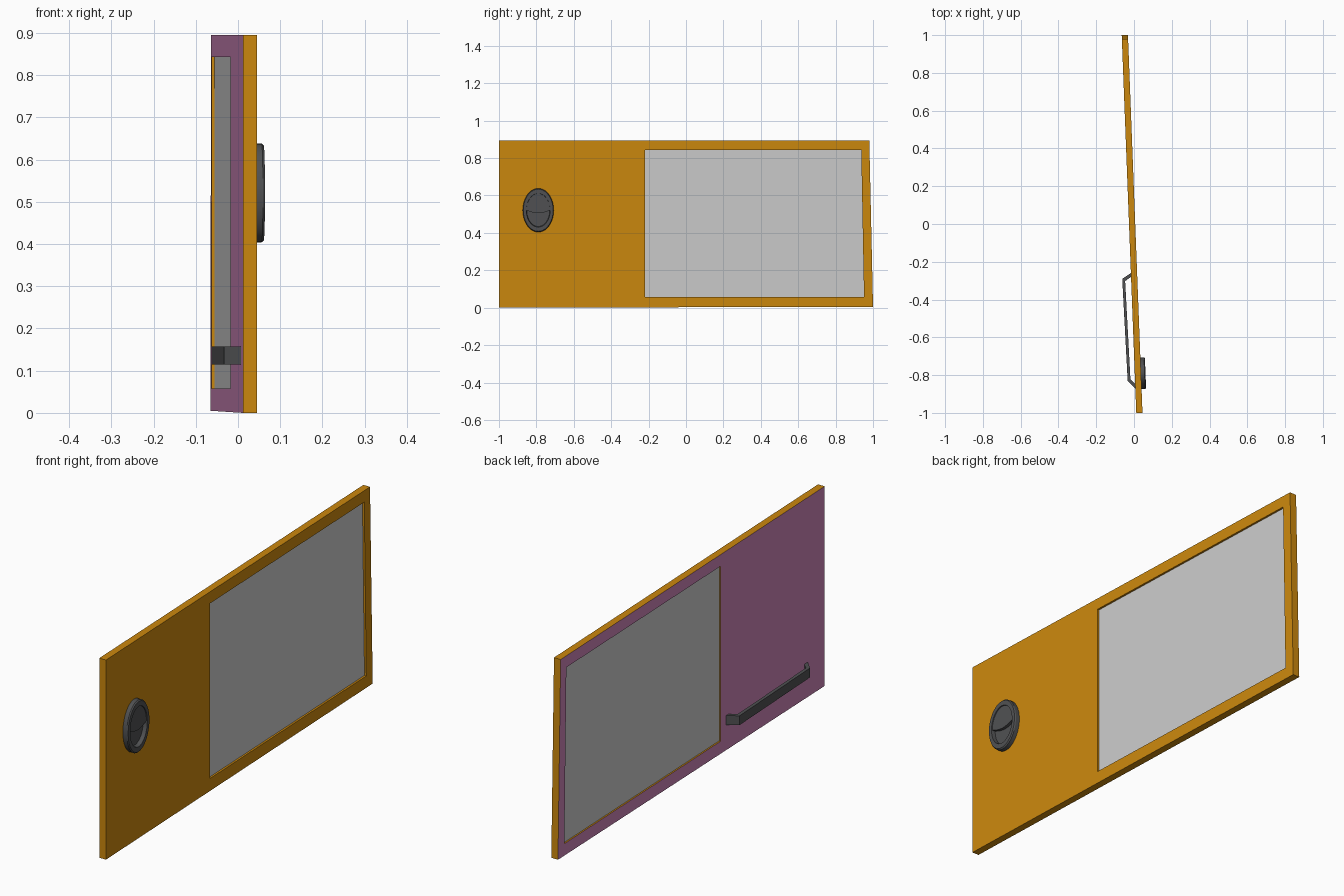
import bpy, bmesh
from math import cos, sin, pi

cube = bpy.data.objects.get("Cube")
if cube:
    bpy.data.objects.remove(cube)

LEAN = -0.0385            # the panel turns slightly across its length
OUT, IN = 0.0065, -0.0265  # offsets of the outer and inner skins


def material(name, rgb):
    m = bpy.data.materials.new(name)
    m.use_nodes = True
    m.diffuse_color = (*rgb, 1)
    m.node_tree.nodes["Principled BSDF"].inputs["Base Color"].default_value = (*rgb, 1)
    return m


ORANGE = material("orange paint", (0.6, 0.245, 0.004))
PURPLE = material("purple trim", (0.6, 0.23, 0.47))
GLASS = material("pale glass", (0.6, 0.6, 0.6))
DARK = material("dark grey", (0.08, 0.082, 0.085))


def place(w, y, z):
    return (w + LEAN * y, y, z)


def finish(name, bm, mats, smooth=False):
    bmesh.ops.recalc_face_normals(bm, faces=bm.faces)
    bm.normal_update()
    if len(mats) > 1:     # second colour on the inner skin
        for f in bm.faces:
            f.material_index = int(f.normal.x < -0.9)
    mesh = bpy.data.meshes.new(name)
    bm.to_mesh(mesh)
    bm.free()
    for m in mats:
        mesh.materials.append(m)
    ob = bpy.data.objects.new(name, mesh)
    bpy.context.collection.objects.link(ob)
    if smooth:
        bpy.ops.object.select_all(action="DESELECT")
        ob.select_set(True)
        bpy.context.view_layer.objects.active = ob
        bpy.ops.object.shade_smooth_by_angle(angle=0.5)
    return ob


def ring(bm, w, outline):
    return [bm.verts.new(place(w, y, z)) for y, z in outline]


def bridge(bm, a, b):
    n = len(a)
    for i in range(n):
        j = (i + 1) % n
        bm.faces.new((a[i], a[j], b[j], b[i]))


def prism(name, outline, w0, w1, mats):
    bm = bmesh.new()
    a, b = ring(bm, w0, outline), ring(bm, w1, outline)
    bridge(bm, a, b)
    bm.faces.new(a)
    bm.faces.new(b)
    return finish(name, bm, mats)


# Door panel: a frame around the window opening
outer = [(-1, 0), (1, 0.005), (0.98, 0.895), (-1, 0.895)]
opening = [(-0.22, 0.058), (0.952, 0.058), (0.937, 0.843), (-0.22, 0.843)]
bm = bmesh.new()
rings = [ring(bm, IN, outer), ring(bm, OUT, outer),
         ring(bm, OUT, opening), ring(bm, IN, opening)]
for i in range(4):
    bridge(bm, rings[i], rings[(i + 1) % 4])
finish("door_panel", bm, [ORANGE, PURPLE])

# Window pane, recessed on both sides
prism("window_pane", opening, IN + 0.007, OUT - 0.009, [GLASS])

# Oval latch: raised rim with a sunken bowl
CY, CZ, RY, RZ, N = -0.79, 0.521, 0.083, 0.117, 40


def oval(s, start=0.0, end=2 * pi, n=N, closed=True):
    steps = n if closed else n - 1
    return [(CY + s * RY * cos(start + (end - start) * i / steps),
             CZ + s * RZ * sin(start + (end - start) * i / steps)) for i in range(n)]


bm = bmesh.new()
profile = [(1, -0.004), (1, 0.019), (0.96, 0.024), (0.77, 0.024), (0.74, 0.006)]
loops = [ring(bm, OUT + h, oval(s)) for s, h in profile]
for a, b in zip(loops, loops[1:]):
    bridge(bm, a, b)
bm.faces.new(loops[0])
bm.faces.new(loops[-1])
finish("latch_rim", bm, [DARK], True)

# Flap over the upper half of the bowl, with a sagging lower edge
flap = oval(0.765, 0, pi, 20, False)
left, right = flap[-1][0], flap[0][0]
for i in range(1, 10):
    t = i / 10
    flap.append((left + (right - left) * t, CZ - 0.016 * sin(pi * t)))
prism("latch_flap", flap, OUT + 0.005, OUT + 0.02, [DARK])

# Pull handle: a bent flat bar on the inner skin
outside = [(-0.875, IN + 0.003), (-0.832, IN - 0.039), (-0.29, IN - 0.047), (-0.258, IN + 0.003)]
inside = [(-0.278, IN + 0.003), (-0.302, IN - 0.032), (-0.822, IN - 0.024), (-0.85, IN + 0.003)]
path = outside + inside
bm = bmesh.new()
low, high = [[bm.verts.new(place(w, y, z)) for y, w in path] for z in (0.115, 0.157)]
bridge(bm, low, high)
for layer in (low, high):
    for i in range(3):
        bm.faces.new((layer[i], layer[i + 1], layer[6 - i], layer[7 - i]))
finish("pull_handle", bm, [DARK])
